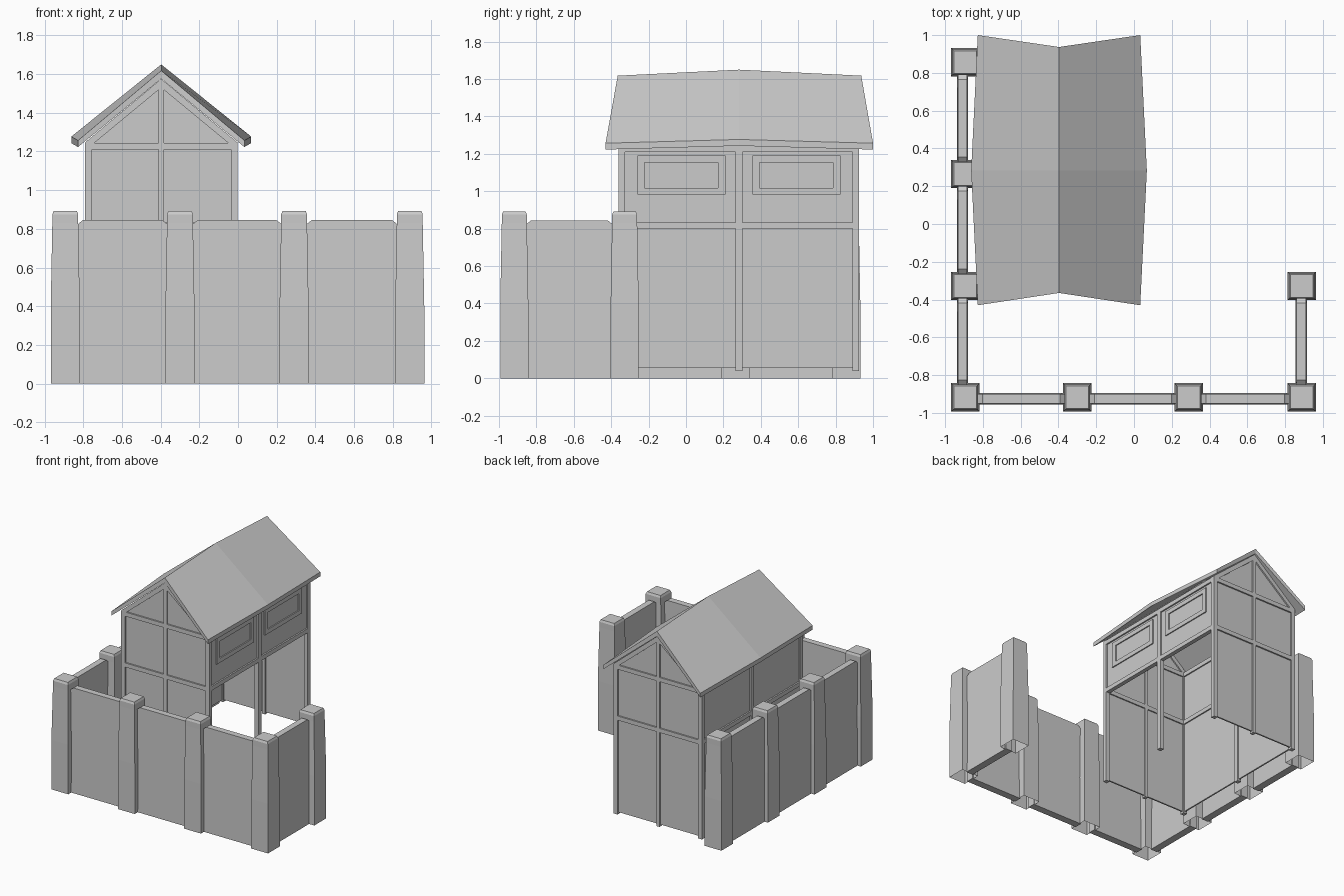
import bpy, bmesh

if "Cube" in bpy.data.objects:
    bpy.data.objects.remove(bpy.data.objects["Cube"])

def make(name, verts, faces):
    me = bpy.data.meshes.new(name)
    bm = bmesh.new()
    vs = [bm.verts.new(v) for v in verts]
    for f in faces:
        bm.faces.new([vs[i] for i in f])
    bmesh.ops.recalc_face_normals(bm, faces=bm.faces)
    bm.to_mesh(me)
    bm.free()
    ob = bpy.data.objects.new(name, me)
    bpy.context.collection.objects.link(ob)
    return ob

def loft(name, rings, start=True, end=True):
    n = len(rings[0])
    verts = [p for r in rings for p in r]
    faces = [(k*n+i, k*n+(i+1) % n, (k+1)*n+(i+1) % n, (k+1)*n+i)
             for k in range(len(rings)-1) for i in range(n)]
    if start:
        faces.append(tuple(range(n))[::-1])
    if end:
        faces.append(tuple(range((len(rings)-1)*n, len(rings)*n)))
    return make(name, verts, faces)

def box(name, x0, x1, y0, y1, z0, z1):
    return loft(name, [[(x0, y0, z), (x1, y0, z), (x1, y1, z), (x0, y1, z)]
                       for z in (z0, z1)])

def extrude_y(name, pts, y0, y1):
    return loft(name, [[(x, y, z) for x, z in pts] for y in (y0, y1)])

# Fence pillars: tapered, chamfered top, open underneath
def pillar(x, y):
    prof = [(0.075, 0), (0.075, 0.4), (0.067, 0.83), (0.067, 0.875), (0.06, 0.892)]
    loft("fence_pillar", [[(x-h, y-h, z), (x+h, y-h, z), (x+h, y+h, z), (x-h, y+h, z)]
                          for h, z in prof], start=False)

# Fence panel between two pillars, with clipped top corners
def panel(axis, a, b, c):
    pts = [(a, 0), (b, 0), (b, 0.825), (b-0.025, 0.845), (a+0.025, 0.845), (a, 0.825)]
    rings = []
    for s in (-1, 1):
        ring = []
        for t, z in pts:
            d = c + s*(0.03 if z < 0.5 else 0.025)
            ring.append((t, d, z) if axis == 'x' else (d, t, z))
        rings.append(ring)
    loft("fence_panel", rings)

PX = [-0.893, -0.30, 0.29, 0.888]
PY = [-0.918, -0.328, 0.265, 0.857]
for x in PX:
    pillar(x, PY[0])
for y in PY[1:]:
    pillar(PX[0], y)
pillar(PX[3], PY[1])
for i in range(3):
    panel('x', PX[i]+0.066, PX[i+1]-0.066, -0.925)
    panel('y', PY[i]+0.066, PY[i+1]-0.066, -0.908)
panel('y', PY[0]+0.066, PY[1]-0.066, 0.886)

# House layout
X0, X1, Y0, Y1 = -0.79, -0.003, -0.36, 0.925
CX, CY, T, IN = -0.397, 0.283, 0.034, 0.012

# Gable walls with chevron rafters and timber frame
for y, s in ((Y0, 1), (Y1, -1)):
    extrude_y("gable_wall", [(X0+IN, 0.055), (X1-IN, 0.055), (X1-IN, 1.25),
                             (CX, 1.57), (X0+IN, 1.25)], y+s*IN, y+s*(IN+0.012))
    extrude_y("gable_rafter", [(X0, 1.205), (CX, 1.53), (X1, 1.205), (X1, 1.247),
                               (CX, 1.575), (X0, 1.247)], y, y+s*T)
    box("gable_post", CX-0.014, CX+0.014, y, y+s*T, 0.04, 1.55)
    for z in (0.80, 1.21):
        box("gable_beam", X0, X1, y, y+s*T, z, z+0.034)
    for x in (X0, X1-T):
        box("corner_post", x, x+T, y, y+s*T, 0.04, 1.24)

# Long sides: frame on both
for x, s in ((X0, 1), (X1, -1)):
    box("side_post", x, x+s*T, CY-0.018, CY+0.018, 0.04, 1.24)
    for z in (0.80, 1.21):
        box("side_beam", x, x+s*T, Y0, Y1, z, z+0.034)
box("left_wall", X0+IN, X0+IN+0.012, Y0+0.02, Y1-0.02, 0.055, 1.24)
box("upper_right_wall", X1-IN-0.012, X1-IN, Y0+0.02, Y1-0.02, 0.81, 1.24)

# Framed windows on the upper right wall
for c in (-0.025, 0.59):
    a, b = X1-IN-0.002, X1-0.003
    for s in (-1, 1):
        box("window_jamb", a, b, c+s*0.235, c+s*0.197, 0.983, 1.19)
    for z in (0.983, 1.155):
        box("window_rail", a, b, c-0.197, c+0.197, z, z+0.035)

# Roof: chevron section, bowed out and up at the middle
def section(y_ridge, y_eave, ridge, eave, half):
    t = 0.042
    return [(CX-half, y_eave, eave), (CX, y_ridge, ridge), (CX+half, y_eave, eave),
            (CX+half, y_eave, eave-t+0.008), (CX, y_ridge, ridge-t),
            (CX-half, y_eave, eave-t+0.008)]

rings = [section(-0.365, -0.43, 1.618, 1.257, 0.43),
         section(CY, CY, 1.65, 1.277, 0.465),
         section(0.937, 1.0, 1.618, 1.257, 0.43)]
n = 6
faces = [(k*n+i, k*n+(i+1) % n, (k+1)*n+(i+1) % n, (k+1)*n+i)
         for k in range(2) for i in range(n)]
for o in (0, 12):
    faces += [(o, o+1, o+4, o+5), (o+1, o+2, o+3, o+4)]
make("roof", [p for r in rings for p in r], faces)
